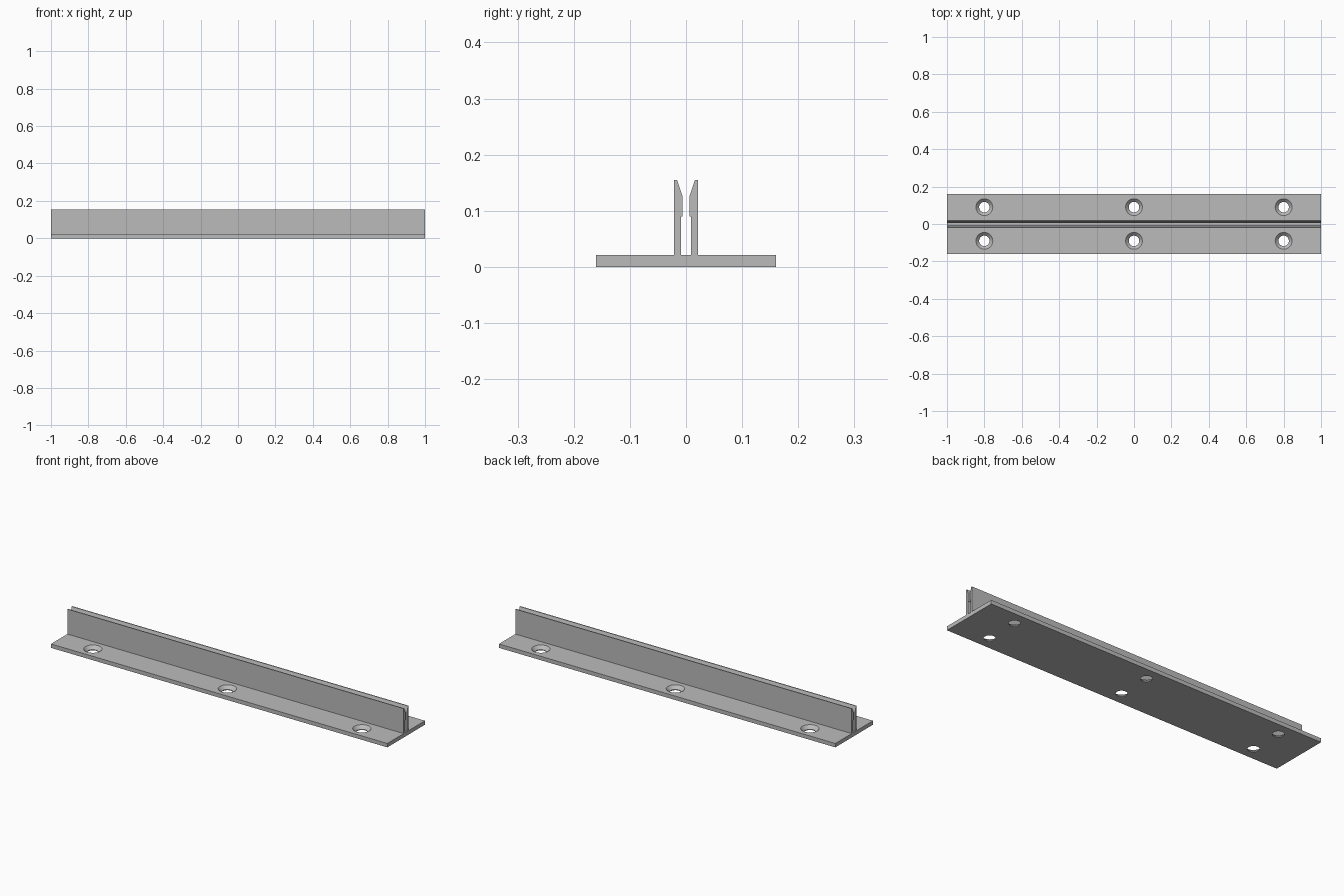
import bpy, bmesh, math

LENGTH, HALF_WIDTH, THICK = 2.0, 0.16, 0.021

cube = bpy.data.objects.get("Cube")
if cube:
    bpy.data.objects.remove(cube, do_unlink=True)

grey = bpy.data.materials.new("plain grey")
grey.use_nodes = True
grey.diffuse_color = (0.5, 0.5, 0.5, 1)
grey.node_tree.nodes["Principled BSDF"].inputs["Base Color"].default_value = (0.5, 0.5, 0.5, 1)


def make_object(name, bm):
    bmesh.ops.recalc_face_normals(bm, faces=bm.faces)
    mesh = bpy.data.meshes.new(name)
    bm.to_mesh(mesh)
    bm.free()
    mesh.materials.append(grey)
    obj = bpy.data.objects.new(name, mesh)
    bpy.context.collection.objects.link(obj)
    return obj


def extrude_along_x(name, profile):
    """Sweep a (y, z) outline over the full length."""
    bm = bmesh.new()
    face = bm.faces.new([bm.verts.new((-LENGTH / 2, y, z)) for y, z in profile])
    swept = bmesh.ops.extrude_face_region(bm, geom=[face])["geom"]
    verts = [v for v in swept if isinstance(v, bmesh.types.BMVert)]
    bmesh.ops.translate(bm, verts=verts, vec=(LENGTH, 0, 0))
    return make_object(name, bm)


def add_lathe(bm, x, y, profile, sides=48):
    """Closed solid of revolution from (radius, z) points."""
    rings = []
    for r, z in profile:
        angles = [2 * math.pi * i / sides for i in range(sides)]
        rings.append([bm.verts.new((x + r * math.cos(a), y + r * math.sin(a), z))
                      for a in angles])
    for low, high in zip(rings, rings[1:]):
        for i in range(sides):
            j = (i + 1) % sides
            bm.faces.new((low[i], low[j], high[j], high[i]))
    bm.faces.new(rings[0][::-1])
    bm.faces.new(rings[-1])


# Base plate
plate = extrude_along_x("base_plate", [
    (-HALF_WIDTH, 0), (HALF_WIDTH, 0), (HALF_WIDTH, THICK), (-HALF_WIDTH, THICK)])

# Countersunk screw holes
bore, rim = 0.028, 0.045
bm = bmesh.new()
for x in (-0.8, 0, 0.8):
    for y in (-0.09, 0.09):
        add_lathe(bm, x, y, [(bore, -0.02), (bore, 0.004),
                             (rim, THICK), (rim, THICK + 0.02)])
cutter = make_object("screw_hole_cutter", bm)
cutter.hide_render = True

holes = plate.modifiers.new("screw holes", "BOOLEAN")
holes.operation = "DIFFERENCE"
holes.solver = "EXACT"
holes.object = cutter
bpy.context.view_layer.objects.active = plate
bpy.ops.object.modifier_apply(modifier=holes.name)
bpy.data.objects.remove(cutter, do_unlink=True)

# Pair of gripping fins with a flared mouth and a small inner step
fin = [(0.021, THICK), (0.021, 0.155), (0.016, 0.155), (0.0065, 0.127),
       (0.0065, 0.09), (0.0085, 0.09), (0.0085, THICK)]
for name, side in (("front_fin", -1), ("back_fin", 1)):
    extrude_along_x(name, [(side * y, z) for y, z in fin])

# Smooth hole walls, sharp plate edges
bpy.ops.object.select_all(action="DESELECT")
plate.select_set(True)
bpy.context.view_layer.objects.active = plate
bpy.ops.object.shade_smooth_by_angle(angle=math.radians(30))
